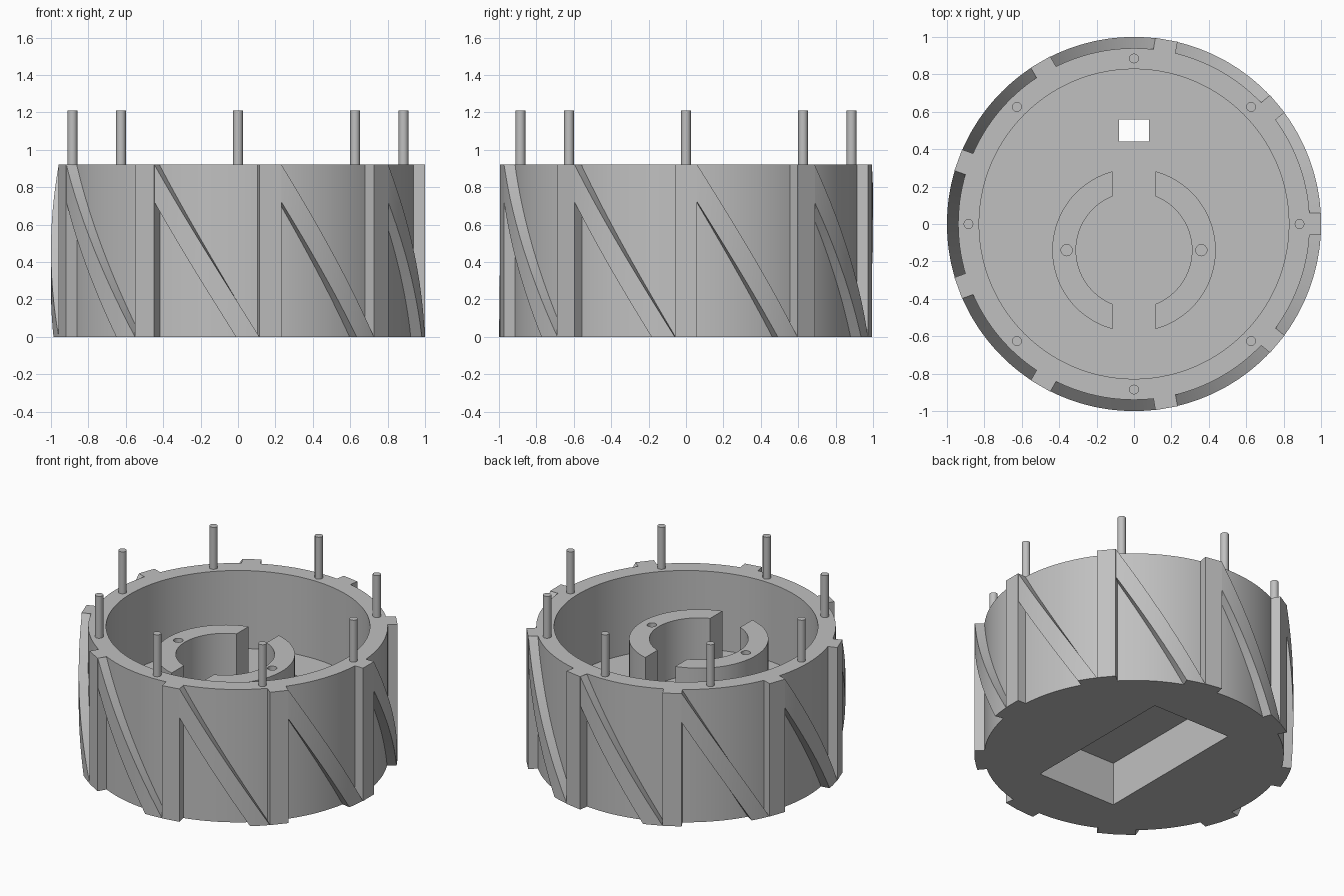
import bpy, bmesh
from math import cos, sin, pi, radians, acos, asin
from mathutils import Matrix

cube = bpy.data.objects.get("Cube")
if cube:
    bpy.data.objects.remove(cube, do_unlink=True)

grey = bpy.data.materials.new("plain grey")
grey.use_nodes = True
colour = (0.53, 0.53, 0.53, 1)
grey.diffuse_color = colour
grey.node_tree.nodes["Principled BSDF"].inputs["Base Color"].default_value = colour

BODY_R, RIB_R, BORE_R = 0.94, 1.0, 0.828
HEIGHT, FLOOR = 0.92, 0.38
RIBS, RIB_W = 9, 0.12


def finish(bm, name, smooth=True):
    bmesh.ops.remove_doubles(bm, verts=bm.verts, dist=1e-5)
    bmesh.ops.recalc_face_normals(bm, faces=bm.faces)
    mesh = bpy.data.meshes.new(name)
    bm.to_mesh(mesh)
    bm.free()
    mesh.materials.append(grey)
    ob = bpy.data.objects.new(name, mesh)
    bpy.context.collection.objects.link(ob)
    if smooth:
        shade(ob)
    return ob


def activate(ob):
    bpy.ops.object.select_all(action='DESELECT')
    ob.select_set(True)
    bpy.context.view_layer.objects.active = ob


def shade(ob):
    activate(ob)
    bpy.ops.object.shade_smooth_by_angle(angle=radians(30))


def box(name, x0, x1, y0, y1, z0, z1):
    bm = bmesh.new()
    bmesh.ops.create_cube(bm, size=1)
    for v in bm.verts:
        v.co = ((x0 + x1) / 2 + v.co.x * (x1 - x0),
                (y0 + y1) / 2 + v.co.y * (y1 - y0),
                (z0 + z1) / 2 + v.co.z * (z1 - z0))
    return finish(bm, name, smooth=False)


def cylinder(name, x, y, r, z0, z1):
    bm = bmesh.new()
    bmesh.ops.create_cone(bm, cap_ends=True, segments=24, radius1=r, radius2=r,
                          depth=z1 - z0,
                          matrix=Matrix.Translation((x, y, (z0 + z1) / 2)))
    return finish(bm, name)


def cut(ob, cutter):
    activate(ob)
    mod = ob.modifiers.new("cut", 'BOOLEAN')
    mod.operation = 'DIFFERENCE'
    mod.solver = 'EXACT'
    mod.object = cutter
    bpy.ops.object.modifier_apply(modifier=mod.name)
    bpy.data.objects.remove(cutter, do_unlink=True)
    shade(ob)


# Drum: revolved cup with a thick floor
bm = bmesh.new()
profile = [(0, 0), (BODY_R, 0), (BODY_R, HEIGHT), (BORE_R, HEIGHT),
           (BORE_R, FLOOR), (0, FLOOR)]
verts = [bm.verts.new((r, 0, z)) for r, z in profile]
edges = [bm.edges.new(pair) for pair in zip(verts, verts[1:])]
bmesh.ops.spin(bm, geom=verts + edges, cent=(0, 0, 0), axis=(0, 0, 1),
               angle=2 * pi, steps=144, use_merge=True)
drum = finish(bm, "drum")

# Pocket under the floor and a slot through to it
cut(drum, box("pocket_cutter", -0.3, 0.3, -0.56, 0.56, -0.1, 0.3))
cut(drum, box("slot_cutter", -0.08, 0.08, 0.44, 0.559, 0.2, 0.5))

# Upright ribs and the spiral ribs running down between them
half = asin(RIB_W / 2 / RIB_R)
pitch = 2 * pi / RIBS
STEPS, DROP = 23, 0.2
for i in range(RIBS):
    rib = box(f"upright_rib_{i + 1}", 0.92, RIB_R, -RIB_W / 2, RIB_W / 2, 0, HEIGHT)
    rib.data.transform(Matrix.Rotation(i * pitch, 4, 'Z'))

    bm = bmesh.new()
    rings = []
    for k in range(STEPS + 1):
        t = k / STEPS
        a = i * pitch + half + t * (pitch - 2 * half)
        top = HEIGHT * (1 - t)
        low = max(0, top - DROP)
        rings.append([bm.verts.new((r * cos(a), r * sin(a), z))
                      for r, z in ((0.93, low), (RIB_R, low),
                                   (RIB_R, top), (0.93, top))])
    for p, q in zip(rings, rings[1:]):
        for j in range(4):
            n = (j + 1) % 4
            bm.faces.new((p[j], p[n], q[n], q[j]))
    bm.faces.new(rings[0])
    finish(bm, f"spiral_rib_{i + 1}")

# Pins standing on the rim
for i in range(8):
    a = i * pi / 4
    cylinder(f"rim_pin_{i + 1}", 0.885 * cos(a), 0.885 * sin(a), 0.026,
             HEIGHT - 0.02, 1.21)

# Split hub: two facing arcs, each with a screw hole
HUB_Y, HUB_TOP, GAP = -0.14, 0.78, 0.115


def arc(r, side, n=48):
    end = acos(GAP / r)
    return [(side * r * cos(a), HUB_Y + r * sin(a))
            for a in (-end + 2 * end * k / n for k in range(n + 1))]


for side, label in ((1, "left"), (-1, "right")):
    bm = bmesh.new()
    layers = []
    for z in (FLOOR - 0.01, HUB_TOP):
        layers.append([[bm.verts.new((x, y, z)) for x, y in arc(r, side)]
                       for r in (0.31, 0.437)])
    (bi, bo), (ti, to) = layers
    for a, b in ((bi, bo), (bo, to), (to, ti), (ti, bi)):
        for k in range(len(a) - 1):
            bm.faces.new((a[k], a[k + 1], b[k + 1], b[k]))
    for k in (0, -1):
        bm.faces.new((bi[k], bo[k], to[k], ti[k]))
    hub = finish(bm, f"hub_{label}")
    cut(hub, cylinder("hole_cutter", side * 0.36, HUB_Y, 0.03, FLOOR + 0.02, 1))
